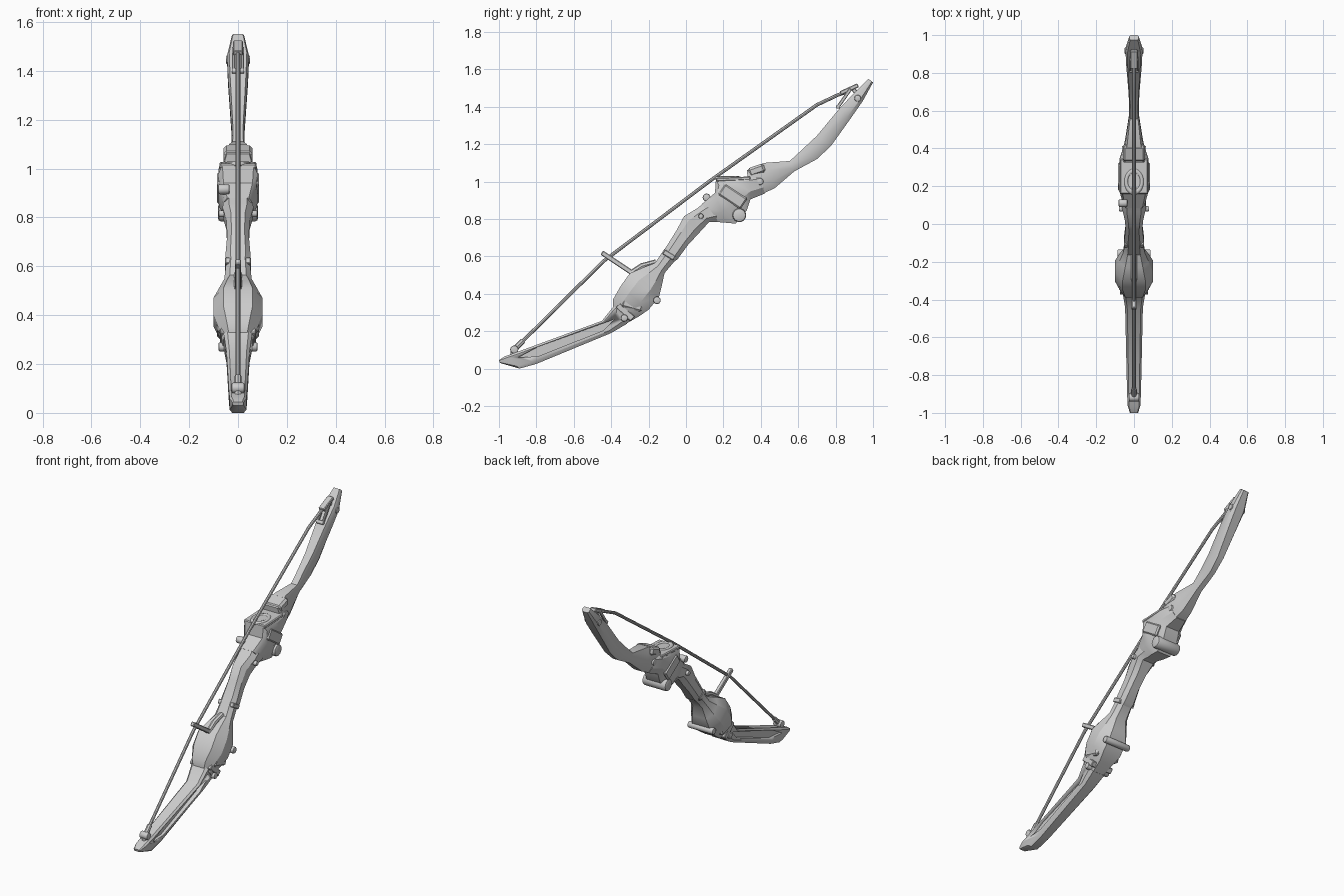
import bpy, bmesh, math
from mathutils import Vector, Matrix

if "Cube" in bpy.data.objects:
    bpy.data.objects.remove(bpy.data.objects["Cube"])


def finish(name, bm, angle=32):
    bmesh.ops.recalc_face_normals(bm, faces=bm.faces)
    me = bpy.data.meshes.new(name)
    bm.to_mesh(me)
    bm.free()
    ob = bpy.data.objects.new(name, me)
    bpy.context.collection.objects.link(ob)
    bpy.ops.object.select_all(action='DESELECT')
    ob.select_set(True)
    bpy.context.view_layer.objects.active = ob
    bpy.ops.object.shade_smooth_by_angle(angle=math.radians(angle))
    return ob


def loft(name, stations, top=0.6, bottom=0.6, hi=0.28, lo=0.75):
    """Chamfered sections; station = string-side y,z, outer-side y,z, half width."""
    bm = bmesh.new()
    rings = []
    sec = [(top, 0), (1, hi), (1, lo), (bottom, 1)]
    sec += [(-u, v) for u, v in reversed(sec)]
    for ty, tz, by, bz, w in stations:
        rings.append([bm.verts.new((u * w, ty + (by - ty) * v, tz + (bz - tz) * v)) for u, v in sec])
    for a, b in zip(rings, rings[1:]):
        for i in range(8):
            j = (i + 1) % 8
            bm.faces.new((a[i], a[j], b[j], b[i]))
    bm.faces.new(rings[0])
    bm.faces.new(rings[-1])
    return finish(name, bm)


def pin(name, y, z, r, half, x=0, bevel=0.006, n=14):
    """Round pin lying across the bow."""
    bm = bmesh.new()
    bmesh.ops.create_cone(bm, cap_ends=True, segments=n, radius1=r, radius2=r, depth=2 * half,
                          matrix=Matrix.Translation((x, y, z)) @ Matrix.Rotation(math.pi / 2, 4, 'Y'))
    rim = [e for e in bm.edges if len({round(v.co.x, 4) for v in e.verts}) == 1]
    bmesh.ops.bevel(bm, geom=rim, offset=bevel, segments=2, affect='EDGES', profile=0.5)
    return finish(name, bm)


def bar(name, a, b, width, thick, bevel=0.004, x=0):
    """Box running from a to b in the side plane."""
    a, b = Vector((x, *a)), Vector((x, *b))
    d = b - a
    m = (Matrix.Translation((a + b) / 2) @ Matrix.Rotation(math.atan2(d.z, d.y), 4, 'X')
         @ Matrix.Diagonal((width, d.length, thick, 1)))
    bm = bmesh.new()
    bmesh.ops.create_cube(bm, size=1, matrix=m)
    bmesh.ops.bevel(bm, geom=bm.edges[:], offset=bevel, segments=1, affect='EDGES')
    return finish(name, bm)


def tube(name, pts, r):
    cu = bpy.data.curves.new(name, 'CURVE')
    cu.dimensions = '3D'
    cu.bevel_depth, cu.bevel_resolution, cu.use_fill_caps = r, 2, True
    sp = cu.splines.new('POLY')
    sp.points.add(len(pts) - 1)
    for p, c in zip(sp.points, pts):
        p.co = (*c, 1)
    ob = bpy.data.objects.new(name, cu)
    bpy.context.collection.objects.link(ob)
    bpy.ops.object.select_all(action='DESELECT')
    ob.select_set(True)
    bpy.context.view_layer.objects.active = ob
    bpy.ops.object.convert(target='MESH')
    bpy.ops.object.shade_smooth_by_angle(angle=math.radians(40))
    return ob


# Limbs, housings and grip
lower_limb = loft("lower_limb", [
    (-1.0, .045, -.995, .03, .022), (-.97, .065, -.89, .0, .034), (-.90, .09, -.80, .025, .037),
    (-.45, .255, -.40, .19, .047), (-.385, .335, -.315, .24, .058)], top=.75, bottom=.7, hi=.12, lo=.8)
loft("lower_housing", [
    (-.39, .325, -.32, .24, .062), (-.39, .37, -.25, .28, .076), (-.35, .44, -.20, .315, .10),
    (-.30, .51, -.145, .38, .10), (-.23, .54, -.13, .44, .078), (-.165, .565, -.115, .51, .056),
    (-.115, .64, -.06, .575, .048)], hi=.3, lo=.7)
loft("grip", [
    (-.12, .63, -.065, .57, .050), (-.10, .66, -.045, .585, .052), (-.05, .74, .01, .66, .045),
    (-.01, .815, .07, .725, .047), (.065, .86, .125, .785, .063), (.12, .91, .18, .785, .06)])
loft("upper_housing", [
    (.085, .88, .15, .785, .055), (.155, .94, .21, .78, .074), (.16, 1.015, .265, .775, .08),
    (.24, 1.02, .325, .845, .08), (.34, 1.025, .345, .905, .077), (.40, 1.03, .42, .935, .055)],
    top=.8, bottom=.6, hi=.15, lo=.65)
loft("upper_limb", [
    (.325, 1.06, .345, .905, .058), (.355, 1.075, .39, .925, .06), (.42, 1.10, .475, .965, .045),
    (.555, 1.11, .58, 1.055, .027), (.62, 1.17, .70, 1.12, .026), (.70, 1.245, .775, 1.19, .031),
    (.82, 1.39, .875, 1.33, .041), (.90, 1.475, .945, 1.43, .045), (.975, 1.55, 1.0, 1.53, .025)],
    top=.8, bottom=.65)

# Long side pockets in the lower limb
bm = bmesh.new()
pocket = [(-.90, .058), (-.79, .066), (-.44, .205), (-.38, .265), (-.44, .243), (-.79, .117)]
for s in (-1, 1):
    a, b = [[bm.verts.new((s * x, y, z)) for y, z in pocket] for x in (.020, .10)]
    bm.faces.new(a)
    bm.faces.new(b)
    for i in range(6):
        bm.faces.new((a[i], a[(i + 1) % 6], b[(i + 1) % 6], b[i]))
cutter = finish("pocket_cutter", bm)
cutter.hide_render = True
mod = lower_limb.modifiers.new("pockets", 'BOOLEAN')
mod.operation, mod.solver, mod.object = 'DIFFERENCE', 'EXACT', cutter
bpy.context.view_layer.objects.active = lower_limb
bpy.ops.object.modifier_apply(modifier=mod.name)
bpy.data.objects.remove(cutter)

# Collars and raised blocks
bar("lower_collar", (-.365, .34), (-.285, .265), .148, .035)
bar("grip_collar", (-.12, .625), (-.062, .59), .108, .028)
bar("sight_step", (.335, 1.045), (.42, 1.075), .118, .05, .012)
bar("top_plate", (.16, 1.01), (.345, 1.017), .15, .02, .005)
for s, side in ((1, "right"), (-1, "left")):
    bar("upper_cheek_" + side, (.19, .96), (.31, .88), .02, .07, .008, s * .076)
    bar("lower_cheek_" + side, (-.34, .36), (-.23, .33), .03, .06, .01, s * .07)

# Cross pins and knobs
pin("lower_pin", -.33, .27, .019, .080)
pin("lower_knob", -.155, .365, .020, .088)
pin("grip_pin", .08, .815, .014, .080)
pin("front_roller", .285, .82, .037, .082, bevel=.012)
pin("side_knob", .11, .915, .021, .024, x=-.058, bevel=.008)
pin("limb_bolt", .395, 1.0, .019, .064)
pin("upper_tip_pin", .918, 1.445, .018, .050)

# Ring on the top plate
bpy.ops.mesh.primitive_torus_add(major_radius=.042, minor_radius=.011, major_segments=24, minor_segments=8,
                                 location=(0, .225, 1.018))
ring = bpy.context.object
ring.name = "sight_ring"
ring.scale.y = 1.35
bpy.ops.object.shade_smooth()

# String guide arm and its ridge on the lower housing
bar("guide_arm", (-.45, .62), (-.285, .51), .024, .026)
tube("guide_ridge", [(0, -.30, .505), (0, -.235, .548), (0, -.16, .568)], .016)

# Bowstring with end fittings
tube("bowstring", [(0, -.92, .10), (0, -.44, .575), (0, .13, 1.005), (0, .70, 1.41),
                   (0, .81, 1.462), (0, .86, 1.48)], .0095)
pin("string_anchor", -.918, .102, .022, .027)
tube("anchor_stem", [(0, -.925, .07), (0, -.918, .11)], .016)
tube("string_sleeve", [(0, -.92, .10), (0, -.872, .148)], .015)
bar("upper_clamp", (.825, 1.472), (.92, 1.515), .04, .022)
bar("clamp_post", (.885, 1.505), (.93, 1.45), .03, .022)
for s, side in ((1, "right"), (-1, "left")):
    bar("clamp_prong_" + side, (.81, 1.395), (.88, 1.495), .012, .018, .003, s * .018)
pin("prong_tip", .813, 1.40, .011, .025, bevel=.003)
